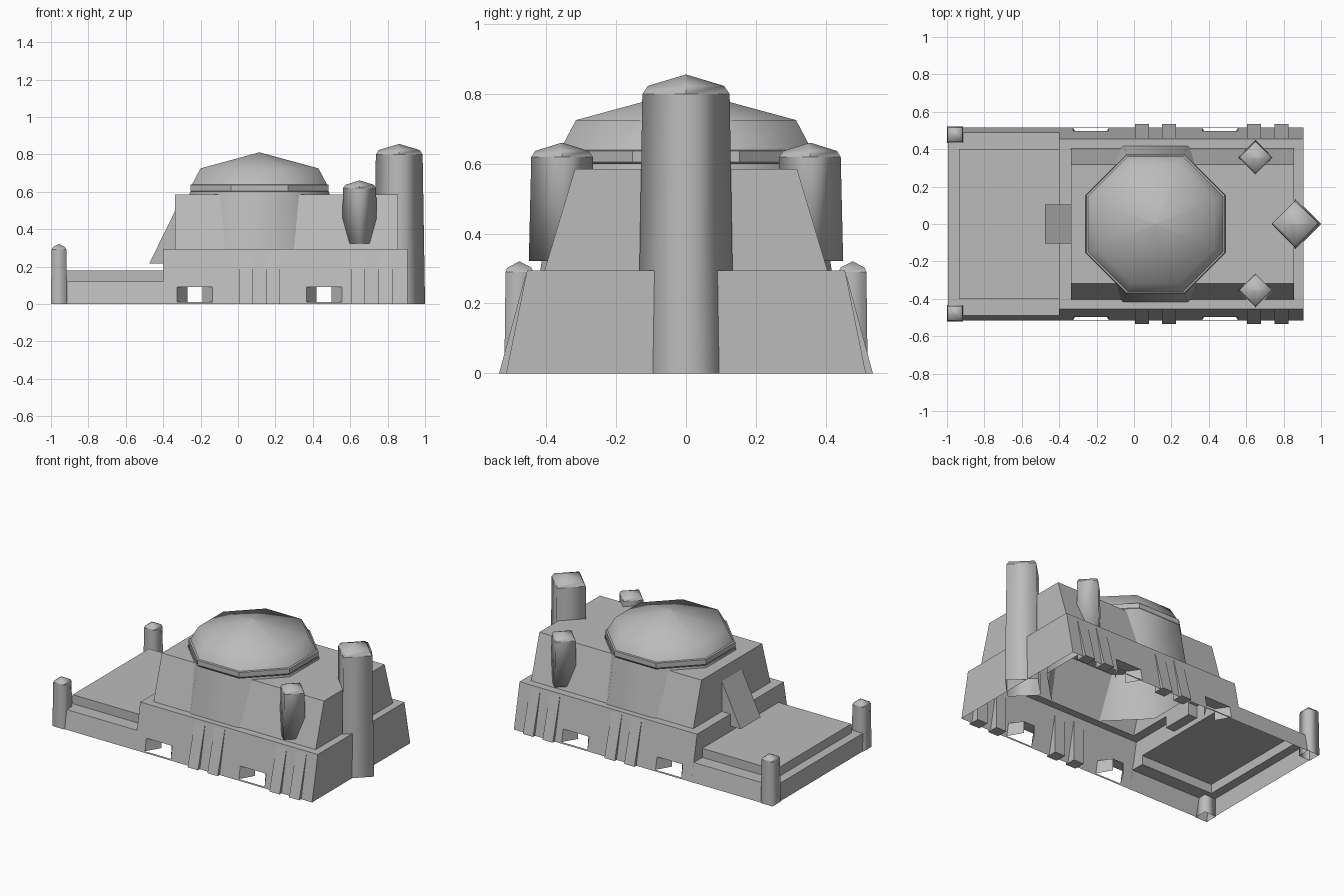
import bpy, math

cube = bpy.data.objects.get("Cube")
if cube:
    bpy.data.objects.remove(cube, do_unlink=True)

stone = bpy.data.materials.new("grey_stone")
stone.use_nodes = True
COLOUR = (0.5, 0.5, 0.5, 1)
stone.diffuse_color = COLOUR
stone.node_tree.nodes["Principled BSDF"].inputs["Base Color"].default_value = COLOUR


def build(name, verts, faces, smooth=None):
    me = bpy.data.meshes.new(name)
    me.from_pydata(verts, [], faces)
    me.materials.append(stone)
    ob = bpy.data.objects.new(name, me)
    bpy.context.collection.objects.link(ob)
    if smooth:
        bpy.ops.object.select_all(action='DESELECT')
        ob.select_set(True)
        bpy.context.view_layer.objects.active = ob
        bpy.ops.object.shade_smooth_by_angle(angle=math.radians(smooth))
    return ob


def quads(name, polys):
    """Join separate polygons, each a list of points."""
    verts, faces = [], []
    for p in polys:
        faces.append(list(range(len(verts), len(verts) + len(p))))
        verts += p
    return build(name, verts, faces)


def loft(name, rings, top=False, bottom=False, smooth=None):
    n = len(rings[0])
    verts = [v for r in rings for v in r]
    faces = [(k * n + i, k * n + (i + 1) % n, (k + 1) * n + (i + 1) % n, (k + 1) * n + i)
             for k in range(len(rings) - 1) for i in range(n)]
    if top:
        faces.append(list(range(len(verts) - n, len(verts))))
    if bottom:
        faces.append(list(range(n))[::-1])
    return build(name, verts, faces, smooth)


def ring(x, y, z, r, n, turn=0):
    return [(x + r * math.cos(turn + math.tau * i / n),
             y + r * math.sin(turn + math.tau * i / n), z) for i in range(n)]


def rect(x0, x1, y, z):
    return [(x0, -y, z), (x1, -y, z), (x1, y, z), (x0, y, z)]


def prism(name, profile, shift, open_bottom=False):
    """Extrude a closed polygon of points by a shift vector."""
    n = len(profile)
    verts = profile + [tuple(a + b for a, b in zip(p, shift)) for p in profile]
    faces = [(i, (i + 1) % n, (i + 1) % n + n, i + n) for i in range(n)]
    faces += [list(range(n))[::-1], list(range(n, 2 * n))]
    return build(name, verts, faces)


TOP = 0.295


def wall_y(z):
    return 0.515 - 0.06 * z / TOP


# Lower storey: sloping side walls with low window openings, open underneath
X = [-0.4, -0.325, -0.135, 0.365, 0.555, 0.905]
Z = [0, 0.01, 0.09, TOP]
for s, side in ((-1, "front"), (1, "back")):
    def p(x, z):
        return (x, s * wall_y(z), z)
    panels = []
    for i in range(5):
        for k in range(3):
            if not (k == 1 and i in (1, 3)):
                cell = [p(X[i], Z[k]), p(X[i + 1], Z[k]), p(X[i + 1], Z[k + 1]), p(X[i], Z[k + 1])]
                panels.append(cell if s < 0 else cell[::-1])
    quads(side + "_wall", panels)

    # Window reveals narrowing inwards
    for x0, x1 in ((X[1], X[2]), (X[3], X[4])):
        c, y = (x0 + x1) / 2, s * 0.42
        il, ih, ir, jr = (c - 0.04, y, 0.01), (c - 0.04, y, 0.09), (c + 0.04, y, 0.01), (c + 0.04, y, 0.09)
        quads(side + "_window_reveal", [
            [p(x0, 0.01), il, ih, p(x0, 0.09)],
            [p(x1, 0.01), p(x1, 0.09), jr, ir],
            [p(x0, 0.09), ih, jr, p(x1, 0.09)]])

    # Wedge buttresses
    for x in (0.005, 0.15, 0.605, 0.75):
        prism(side + "_buttress", [(x, s * 0.535, 0), (x, s * 0.46, 0.28), (x, s * 0.46, 0)], (0.075, 0, 0))

# End walls and the roof ledge around the hall
quads("left_end_wall", [[(0.905, -0.515, 0), (0.905, 0.515, 0), (0.905, 0.455, TOP), (0.905, -0.455, TOP)]])
outline = [(-0.49, 0.12), (-0.4, 0.12), (-0.4, 0.18), (0.4, 0.18), (0.4, 0.12), (0.49, 0.12),
           (0.455, TOP), (-0.455, TOP)]
quads("right_end_wall", [[(-0.4, y, z) for y, z in outline][::-1]])
loft("roof_ledge", [rect(-0.4, 0.905, 0.455, TOP), rect(-0.337, 0.855, 0.405, TOP)])

# Upper hall with sloping long sides
loft("upper_hall", [rect(-0.337, 0.855, 0.405, TOP), rect(-0.337, 0.855, 0.318, 0.585)], top=True)

# Entry terrace: low wall, ledge and raised floor
loft("terrace", [rect(-0.995, -0.4, 0.515, 0), rect(-0.995, -0.4, 0.49, 0.12),
                 rect(-0.935, -0.4, 0.4, 0.12), rect(-0.935, -0.4, 0.4, 0.18)], top=True)
terrace = bpy.data.objects["terrace"].data
# Leave the side that joins the lower storey open
import bmesh
bm = bmesh.new()
bm.from_mesh(terrace)
joined = [f for f in bm.faces if all(abs(v.co.x + 0.4) < 0.001 for v in f.verts)]
bmesh.ops.delete(bm, geom=joined, context='FACES')
bm.to_mesh(terrace)
bm.free()

# Sloping block over the terrace
prism("entry_ramp", [(-0.475, -0.105, 0.215), (-0.335, -0.105, 0.215), (-0.335, -0.105, 0.5)], (0, 0.21, 0))

# Octagonal drum and dome
CX = 0.115


def octagon(z, apothem):
    return ring(CX, 0, z, apothem / math.cos(math.pi / 8), 8, math.pi / 8)


loft("drum", [octagon(TOP, 0.417), octagon(0.6, 0.372)], smooth=50)
loft("dome_rim", [octagon(0.59, 0.355), octagon(0.605, 0.37), octagon(0.637, 0.37), octagon(0.64, 0.355)])
loft("dome", [octagon(0.64, 0.36), octagon(0.725, 0.315), octagon(0.81, 0.002)], top=True, smooth=50)


# Square towers with low pointed caps
def tower(name, x, y, z0, z1, z2, r0, r1, turn, closed=False):
    loft(name + "_shaft", [ring(x, y, z0, r0, 4, turn), ring(x, y, z1, r1, 4, turn)],
         bottom=closed, smooth=100)
    zm = z1 + (z2 - z1) * 0.42
    loft(name + "_cap", [ring(x, y, z1, r1, 4, turn), ring(x, y, zm, r1 * 0.87, 4, turn),
                         ring(x, y, z2, 0.002, 4, turn)], top=True, smooth=50)


tower("large_tower", 0.862, 0, 0, 0.8, 0.855, 0.138, 0.125, 0)
for s, side in ((-1, "front"), (1, "back")):
    tower(side + "_small_tower", 0.65, s * 0.355, 0.322, 0.62, 0.66, 0.095, 0.088, 0, closed=True)
    tower(side + "_corner_post", -0.957, s * 0.477, 0, 0.29, 0.32, 0.061, 0.056, math.pi / 4)
